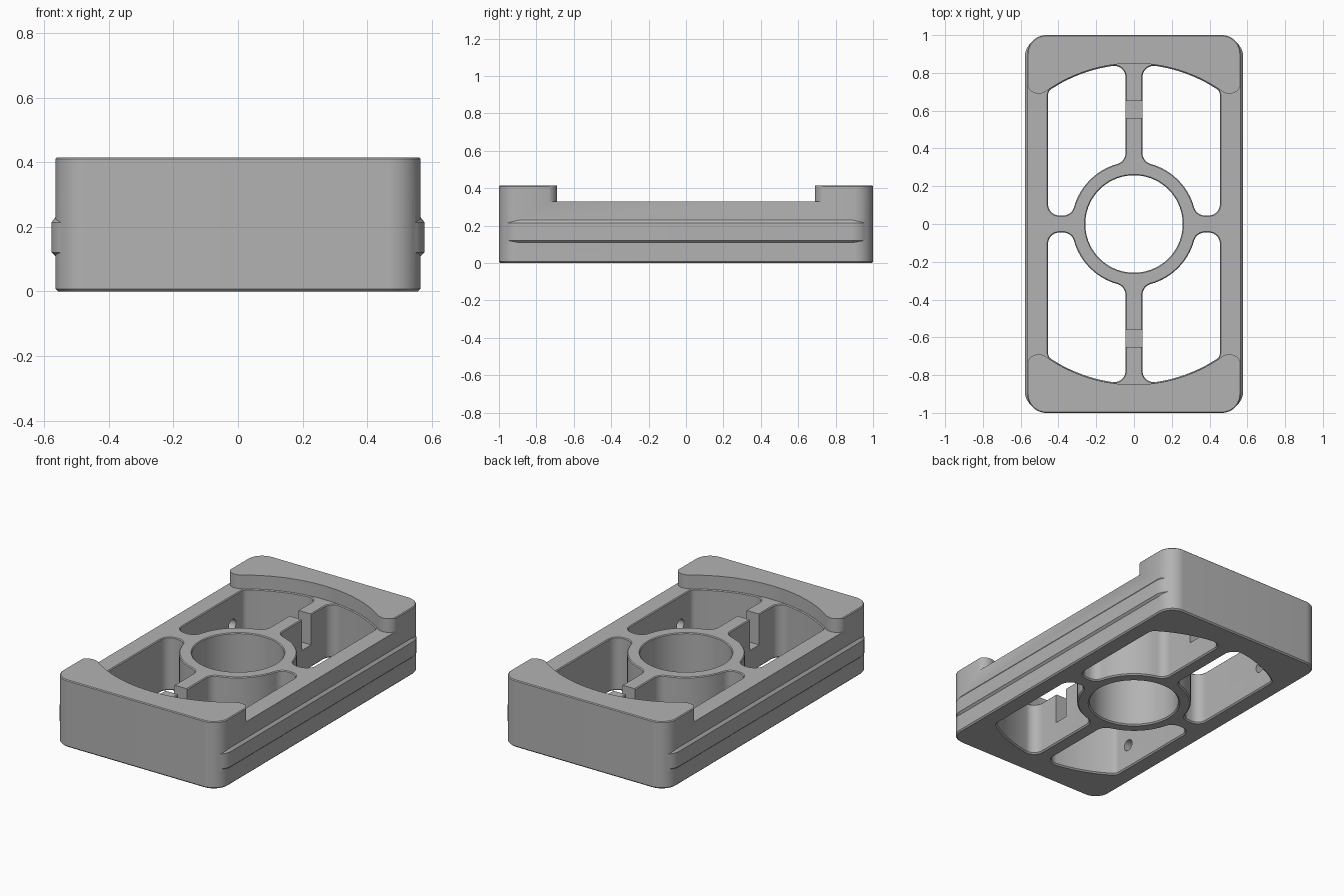
import bpy, bmesh
from math import pi, cos, sin, atan2, sqrt, radians

cube = bpy.data.objects.get("Cube")
if cube:
    bpy.data.objects.remove(cube, do_unlink=True)

grey = bpy.data.materials.new("mid_grey")
grey.use_nodes = True
colour = (0.45, 0.45, 0.45, 1)
grey.diffuse_color = colour
grey.node_tree.nodes["Principled BSDF"].inputs["Base Color"].default_value = colour


def arc(cx, cy, r, a0, a1, step=radians(7)):
    n = max(3, round(abs(a1 - a0) / step))
    angles = [a0 + (a1 - a0) * i / n for i in range(n + 1)]
    return [(cx + r * cos(a), cy + r * sin(a)) for a in angles]


def loft(name, sections):
    """Solid through matching loops, given as (loop, z) pairs."""
    bm = bmesh.new()
    rings = [[bm.verts.new((x, y, z)) for x, y in loop] for loop, z in sections]
    for low, high in zip(rings, rings[1:]):
        for i in range(len(low)):
            j = (i + 1) % len(low)
            bm.faces.new((low[i], low[j], high[j], high[i]))
    bm.faces.new(rings[0])
    bm.faces.new(rings[-1])
    bmesh.ops.recalc_face_normals(bm, faces=bm.faces)
    mesh = bpy.data.meshes.new(name)
    bm.to_mesh(mesh)
    bm.free()
    mesh.materials.append(grey)
    obj = bpy.data.objects.new(name, mesh)
    bpy.context.collection.objects.link(obj)
    return obj


def combine(target, tool, operation="DIFFERENCE"):
    mod = target.modifiers.new("combine", "BOOLEAN")
    mod.operation, mod.solver, mod.object = operation, "EXACT", tool
    graph = bpy.context.evaluated_depsgraph_get()
    result = bpy.data.meshes.new_from_object(target.evaluated_get(graph))
    target.modifiers.clear()
    target.data = result
    bpy.data.objects.remove(tool, do_unlink=True)


def rounded_rect(hx, hy, r, inset=0):
    loop = []
    for k, (sx, sy) in enumerate(((1, 1), (-1, 1), (-1, -1), (1, -1))):
        loop += arc(sx * (hx - r), sy * (hy - r), r - inset, k * pi / 2, (k + 1) * pi / 2)
    return loop


RING, RIB, WALL, END, END_Y, FILLET, CORNER = 0.33, 0.045, 0.455, 0.80, 0.045, 0.06, 0.04


def pocket_loop(d, sx, sy):
    """Opening between ring, ribs, side wall and curved end, grown by d."""
    near = RIB + FILLET
    far = sqrt((RING + FILLET) ** 2 - near ** 2)
    end_rise = sqrt((END - FILLET) ** 2 - near ** 2)
    cx = WALL - CORNER
    corner_rise = sqrt((END - CORNER) ** 2 - cx ** 2)
    a_low, a_high = atan2(near, far), atan2(far, near)
    a_corner, a_rib = atan2(corner_rise, cx), atan2(end_rise, near)
    f = FILLET + d
    loop = arc(far, near, f, pi + a_low, 1.5 * pi)
    loop += arc(WALL - FILLET, near, f, 1.5 * pi, 2 * pi)
    loop += arc(cx, END_Y + corner_rise, CORNER + d, 0, a_corner)
    loop += arc(0, END_Y, END + d, a_corner, a_rib, radians(2.5))[1:]
    loop += arc(near, END_Y + end_rise, f, a_rib, pi)[1:]
    loop += arc(near, far, f, pi, pi + a_high)
    loop += arc(0, 0, RING - d, a_high, a_low, radians(4))[1:-1]
    return [(sx * x, sy * y) for x, y in loop]


# Full-height block with softened rims, plus the raised band along its sides
TOP, DECK = 0.415, 0.33
body = loft("body_frame", [(rounded_rect(0.565, 1, 0.1, d), z) for z, d in
                           ((0, 0.008), (0.008, 0), (TOP - 0.005, 0), (TOP, 0.005))])
band = loft("side_band", [(rounded_rect(0.578, 0.985, 0.1, d), z) for z, d in
                          ((0.103, 0.02), (0.121, 0), (0.213, 0), (0.238, 0.02))])
combine(body, band, "UNION")

# Lower the deck between the two end blocks
bump, bump_x, curve = 0.065, 0.505, END + 0.006
rise = sqrt((curve + bump) ** 2 - bump_x ** 2)
turn = atan2(rise, bump_x)
quarter = [(0.7, END_Y + rise)]
quarter += arc(bump_x, END_Y + rise, bump, 0, turn - pi)
quarter += arc(0, END_Y, curve, turn, pi / 2, radians(2.5))[1:]
half = quarter + [(-x, y) for x, y in reversed(quarter[:-1])]
deck_loop = half + [(-x, -y) for x, y in half]
combine(body, loft("deck_cut", [(deck_loop, DECK), (deck_loop, 0.6)]))

# Four through pockets and the round centre bore, with chamfered rims
rims = ((-0.01, 0.018), (0.008, 0), (DECK - 0.005, 0), (DECK, 0.005), (0.6, 0.005))
for sx in (1, -1):
    for sy in (1, -1):
        combine(body, loft("pocket_cut", [(pocket_loop(d, sx, sy), z) for z, d in rims]))
combine(body, loft("bore_cut", [(arc(0, 0, 0.258 + d, 0, 2 * pi, radians(5))[:-1], z)
                                for z, d in rims]))

# Notches in the long ribs and blind holes in the side walls
for sy in (1, -1):
    notch = [(x, sy * y) for x, y in ((-0.1, 0.56), (0.1, 0.56), (0.1, 0.65), (-0.1, 0.65))]
    combine(body, loft("notch_cut", [(notch, 0.14), (notch, 0.6)]))
    for sx in (1, -1):
        circle = arc(0, 0, 0.035, 0, 2 * pi, radians(15))[:-1]
        hole = loft("hole_cut", [(circle, 0.40), (circle, 0.53)])
        hole.rotation_euler = (0, sx * pi / 2, 0)
        hole.location = (0, sy * 0.595, 0.15)
        combine(body, hole)

bpy.ops.object.select_all(action="DESELECT")
body.select_set(True)
bpy.context.view_layer.objects.active = body
bpy.ops.object.shade_smooth_by_angle(angle=radians(25))
